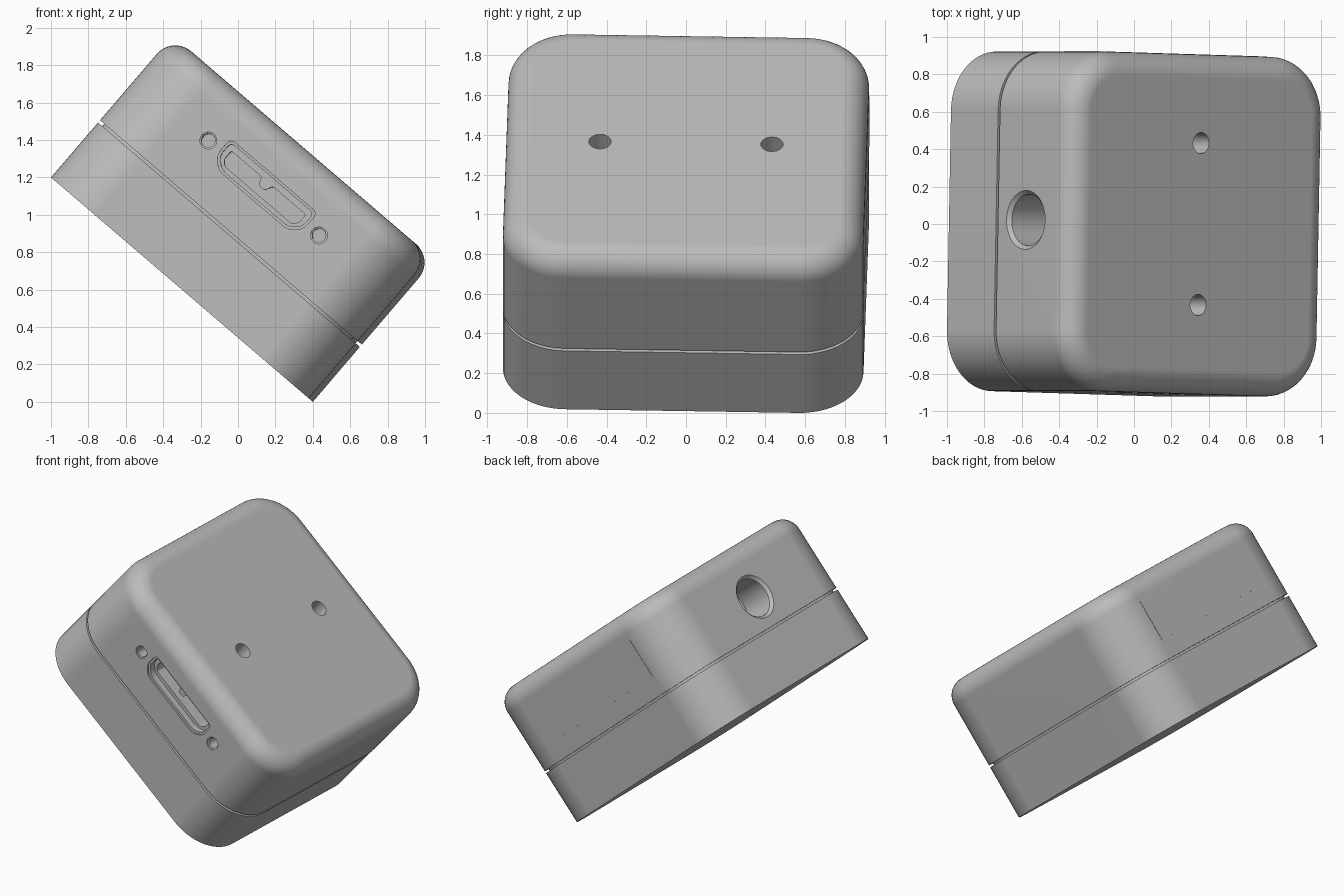
import bpy, bmesh
from math import sin, cos, pi, radians
from mathutils import Matrix, Vector

if "Cube" in bpy.data.objects:
    bpy.data.objects.remove(bpy.data.objects["Cube"])

HALF, CORNER, HEIGHT, FILLET = 0.908, 0.32, 1.0, 0.13
SEAM = 0.395

# Resting pose: tipped about y, with a slight twist about its own upright axis
POSE = (Matrix.Translation((-0.3, 0, 0.6)) @ Matrix.Rotation(radians(40.6), 4, 'Y')
        @ Matrix.Rotation(-0.024, 4, 'Z'))

grey = bpy.data.materials.new("plain_grey")
grey.use_nodes = True
COLOR = (0.5, 0.5, 0.5, 1)
grey.diffuse_color = COLOR
grey.node_tree.nodes["Principled BSDF"].inputs["Base Color"].default_value = COLOR


def loft(name, rings):
    """Closed solid through matching rings of points."""
    bm = bmesh.new()
    loops = [[bm.verts.new(p) for p in ring] for ring in rings]
    count = len(loops[0])
    for low, high in zip(loops, loops[1:]):
        for i in range(count):
            j = (i + 1) % count
            bm.faces.new((low[i], low[j], high[j], high[i]))
    bm.faces.new(loops[0])
    bm.faces.new(loops[-1])
    bmesh.ops.recalc_face_normals(bm, faces=bm.faces)
    mesh = bpy.data.meshes.new(name)
    bm.to_mesh(mesh)
    bm.free()
    mesh.materials.append(grey)
    obj = bpy.data.objects.new(name, mesh)
    bpy.context.collection.objects.link(obj)
    obj.matrix_world = POSE
    return obj


def square_ring(inset, z, steps=14):
    """Rounded square outline."""
    r, c = CORNER - inset, HALF - CORNER
    pts = []
    for k, (sx, sy) in enumerate(((1, 1), (-1, 1), (-1, -1), (1, -1))):
        for i in range(steps + 1):
            a = pi / 2 * (k + i / steps)
            pts.append((sx * c + r * cos(a), sy * c + r * sin(a), z))
    return pts


def bore(name, center, axis, steps):
    """Round cutter; steps are (distance along axis, radius)."""
    turn = Vector(axis).to_track_quat('Z', 'Y')
    return loft(name, [[Vector(center) + turn @ Vector((r * cos(a), r * sin(a), d))
                        for a in (2 * pi * i / 40 for i in range(40))] for d, r in steps])


def rounded(points, size, steps=5):
    """Polygon with its corners softened."""
    out = []
    pts = [Vector(p) for p in points]
    for i, p in enumerate(pts):
        a = p + (pts[i - 1] - p).normalized() * size
        b = p + (pts[(i + 1) % len(pts)] - p).normalized() * size
        for k in range(steps + 1):
            t = k / steps
            out.append(a * (1 - t) ** 2 + p * 2 * t * (1 - t) + b * t * t)
    return out


def front_cut(name, outline, depths):
    """Cutter on the front; depths are (depth, shrink)."""
    mid = Vector((0, 0.697))
    rings = []
    for depth, shrink in depths:
        ring = []
        for p in outline:
            q = p - mid
            ring.append((q.x * (1 - shrink / 0.3), depth - HALF,
                         mid.y + q.y * (1 - shrink / 0.085)))
        rings.append(ring)
    return loft(name, rings)


def carve(obj, cutters):
    bpy.context.view_layer.objects.active = obj
    for cutter in cutters:
        mod = obj.modifiers.new("cut", 'BOOLEAN')
        mod.operation, mod.solver, mod.object = 'DIFFERENCE', 'EXACT', cutter
        bpy.ops.object.modifier_apply(modifier=mod.name)
        bpy.data.objects.remove(cutter)


# Lid with rounded top edge
arc = [(FILLET * (1 - cos(a)), HEIGHT - FILLET * (1 - sin(a)))
       for a in (pi / 2 * i / 10 for i in range(11))]
lid = loft("lid", [square_ring(0, SEAM + 0.008)] + [square_ring(d, z) for d, z in arc])
base = loft("base", [square_ring(0, 0), square_ring(0, SEAM - 0.008)])
core = loft("seam_core", [square_ring(0.03, SEAM - 0.02), square_ring(0.03, SEAM + 0.02)])

cutters = []
for side in (-1, 1):
    # Holes in the top
    cutters.append(bore("top_hole", (0, side * 0.433, HEIGHT), (0, 0, -1),
                        [(-0.05, 0.056), (0.25, 0.056)]))
    # Screw holes beside the socket
    cutters.append(bore("screw_hole", (side * 0.39, -HALF, 0.697), (0, 1, 0),
                        [(-0.02, 0.045), (0.008, 0.045), (0.012, 0.036), (0.12, 0.036)]))
# Countersunk cable hole
cutters.append(bore("cable_hole", (-HALF, 0, 0.631), (1, 0, 0),
                    [(-0.02, 0.158), (0, 0.158), (0.02, 0.138), (0.26, 0.138)]))
# Socket recess with a stepped rim
recess = rounded([(-0.245, 0.612), (0.245, 0.612), (0.305, 0.67), (0.305, 0.782),
                  (-0.305, 0.782), (-0.305, 0.67)], 0.035)
cutters.append(front_cut("socket_recess", recess,
                         [(-0.02, 0), (0.012, 0), (0.013, 0.014), (0.06, 0.014)]))
# Notched plug opening
plug = rounded([(-0.235, 0.65), (0.235, 0.65), (0.262, 0.68), (0.262, 0.735), (0.03, 0.735),
                (0.01, 0.69), (-0.03, 0.69), (-0.05, 0.735), (-0.262, 0.735),
                (-0.262, 0.68)], 0.012)
cutters.append(front_cut("plug_opening", plug, [(0.03, 0), (0.15, 0)]))
carve(lid, cutters)

# Thin label plate on the back
label = loft("back_label", [[(x, y, z) for x, z in
                             ((-0.58, 0.535), (0.58, 0.535), (0.58, 0.83), (-0.58, 0.83))]
                            for y in (HALF - 0.01, HALF + 0.002)])

# Smooth curves, keep edges crisp
for obj in (lid, base, core, label):
    bpy.ops.object.select_all(action='DESELECT')
    obj.select_set(True)
    bpy.context.view_layer.objects.active = obj
    bpy.ops.object.shade_smooth_by_angle(angle=radians(30))
    obj.modifiers.new("even_shading", 'WEIGHTED_NORMAL').keep_sharp = True
